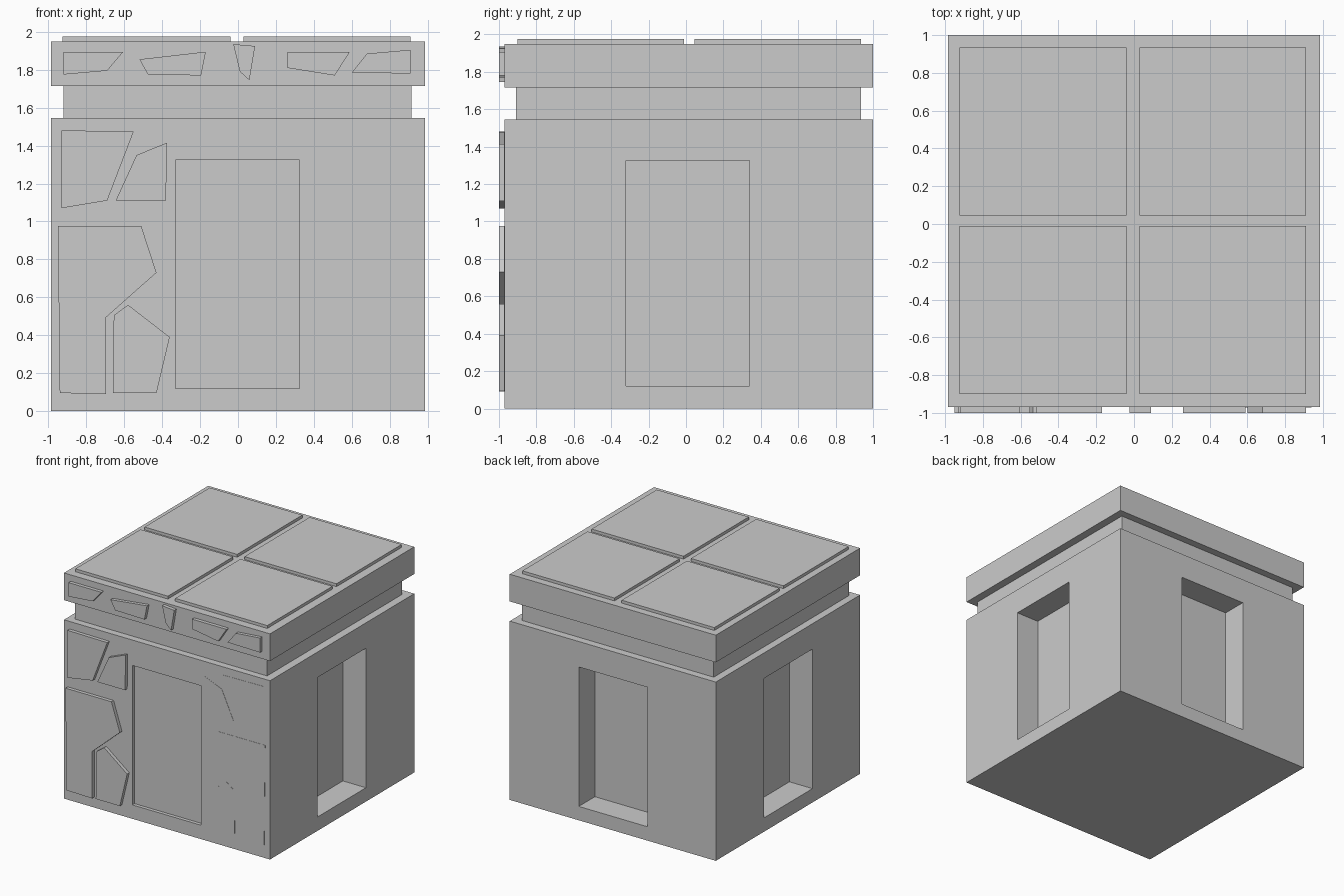
import bpy
import bmesh

cube = bpy.data.objects.get("Cube")
if cube:
    bpy.data.objects.remove(cube, do_unlink=True)

# One stone colour for everything
stone = bpy.data.materials.new("grey_stone")
stone.use_nodes = True
stone.diffuse_color = (0.6, 0.6, 0.6, 1)
stone.node_tree.nodes["Principled BSDF"].inputs["Base Color"].default_value = (0.6, 0.6, 0.6, 1)

FRONT = -0.97   # front wall plane
BACK = 1.0
SIDE = 0.985
WALL_TOP = 1.545


def finish(name, bm):
    bmesh.ops.recalc_face_normals(bm, faces=bm.faces)
    mesh = bpy.data.meshes.new(name)
    bm.to_mesh(mesh)
    bm.free()
    mesh.materials.append(stone)
    obj = bpy.data.objects.new(name, mesh)
    bpy.context.scene.collection.objects.link(obj)
    return obj


def box(name, xs, ys, zs):
    """Box spanning the given x, y and z ranges."""
    bm = bmesh.new()
    bmesh.ops.create_cube(bm, size=1)
    for v in bm.verts:
        v.co = [r[0] if c < 0 else r[1] for c, r in zip(v.co, (xs, ys, zs))]
    return finish(name, bm)


def slab(name, outline, depth):
    """Flat-faced stone standing proud of the front wall."""
    bm = bmesh.new()
    face = bm.faces.new([bm.verts.new((x, FRONT, z)) for x, z in outline])
    out = bmesh.ops.extrude_face_region(bm, geom=[face])
    moved = [g for g in out["geom"] if isinstance(g, bmesh.types.BMVert)]
    bmesh.ops.translate(bm, verts=moved, vec=(0, -depth, 0))
    return finish(name, bm)


def carve(target, xs, ys):
    """Cut a tall opening into the wall block."""
    cutter = box("cutter", xs, ys, (0.12, 1.325))
    mod = target.modifiers.new("opening", 'BOOLEAN')
    mod.operation = 'DIFFERENCE'
    mod.solver = 'EXACT'
    mod.object = cutter
    bpy.context.view_layer.objects.active = target
    bpy.ops.object.modifier_apply(modifier=mod.name)
    bpy.data.objects.remove(cutter, do_unlink=True)


# Wall block with a shallow door and three deep window niches
walls = box("wall_block", (-SIDE, SIDE), (FRONT, BACK), (0, WALL_TOP))
NICHE = 0.22
carve(walls, (-0.33, 0.325), (FRONT - 0.1, FRONT + 0.03))
carve(walls, (-0.33, 0.325), (BACK - NICHE, BACK + 0.1))
carve(walls, (SIDE - NICHE, SIDE + 0.1), (-0.32, 0.34))
carve(walls, (-SIDE - 0.1, NICHE - SIDE), (-0.32, 0.34))

# Recessed neck and roof slab
box("neck", (-0.92, 0.915), (-0.91, 0.935), (WALL_TOP, 1.715))
box("roof_slab", (-SIDE, SIDE), (FRONT, BACK), (1.715, 1.95))

# Four roof tiles
for side, xs in (("right", (-0.925, -0.04)), ("left", (0.03, 0.91))):
    for end, ys in (("front", (-0.9, -0.01)), ("back", (0.045, 0.935))):
        box(f"roof_tile_{end}_{side}", xs, ys, (1.95, 1.975))

# Wall stones: raised on one side, nearly flush on the mirrored side
wall_stones = {
    "upper_outer": [(-.93, 1.48), (-.55, 1.475), (-.69, 1.11), (-.93, 1.07)],
    "upper_inner": [(-.375, 1.415), (-.535, 1.35), (-.645, 1.11), (-.38, 1.11)],
    "lower_outer": [(-.95, .975), (-.51, .975), (-.43, .73),
                    (-.695, .495), (-.695, .09), (-.94, .095)],
    "lower_inner": [(-.58, .56), (-.655, .505), (-.66, .095),
                    (-.43, .095), (-.36, .39)],
}
for name, outline in wall_stones.items():
    slab(f"wall_stone_{name}_right", outline, 0.03)
    mirrored = [(-x - 0.01, z) for x, z in outline]
    slab(f"wall_stone_{name}_left", mirrored, 0.002)

# Irregular stones along the roof edge
frieze = [
    [(-.92, 1.895), (-.605, 1.895), (-.69, 1.795), (-.92, 1.775)],
    [(-.52, 1.855), (-.17, 1.895), (-.195, 1.77), (-.475, 1.775)],
    [(-.025, 1.935), (.09, 1.925), (.06, 1.745), (.01, 1.79)],
    [(.26, 1.895), (.59, 1.895), (.51, 1.77), (.26, 1.81)],
    [(.68, 1.885), (.91, 1.905), (.91, 1.78), (.6, 1.785)],
]
for i, outline in enumerate(frieze, 1):
    slab(f"roof_edge_stone_{i}", outline, 0.03)
